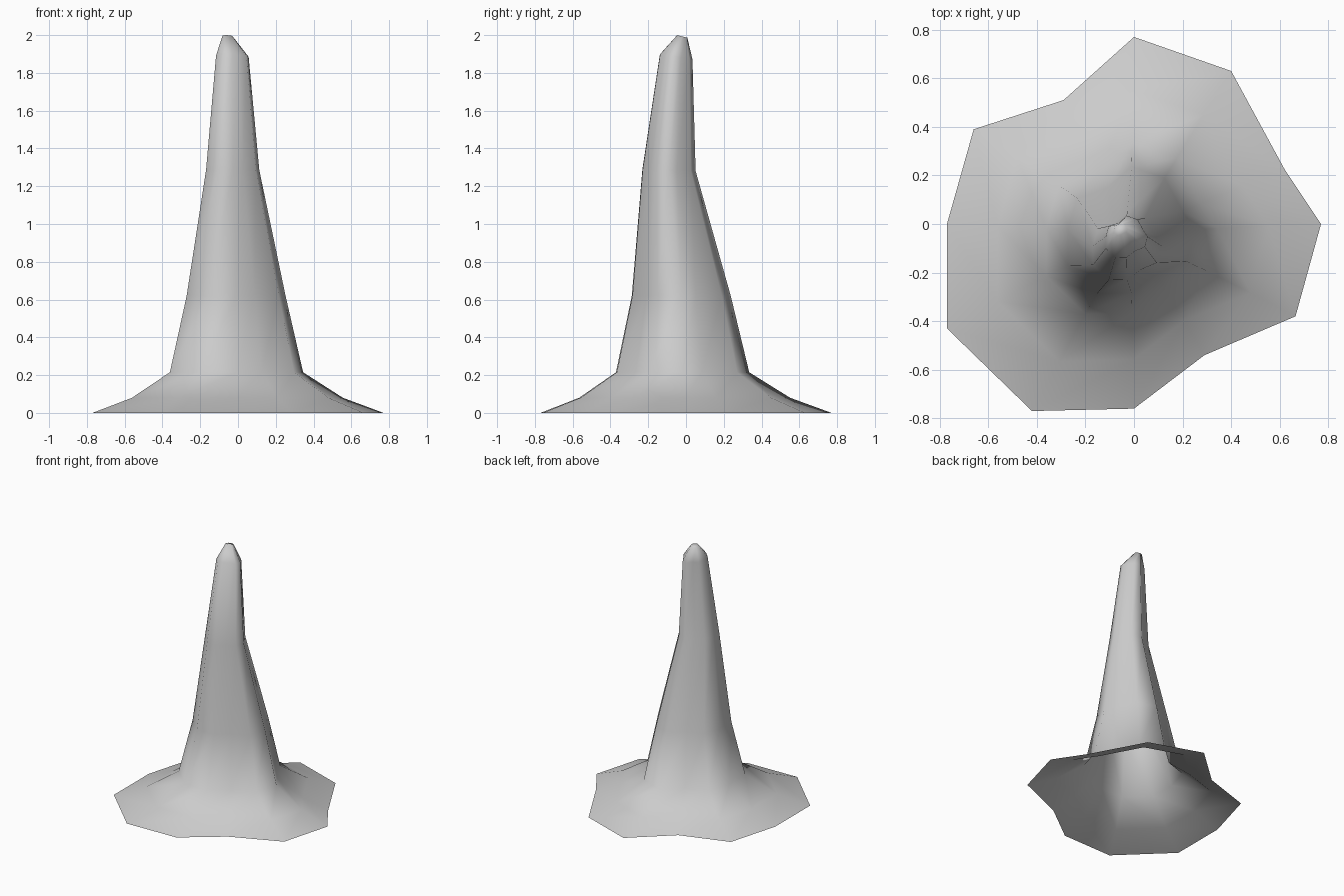
import bpy, bmesh

if "Cube" in bpy.data.objects:
    bpy.data.objects.remove(bpy.data.objects["Cube"])

# irregular twelve-sided foot outline (x, y)
outline = [(.77, 0), (.62, .225), (.40, .63), (0, .77), (-.29, .51), (-.66, .39),
           (-.77, 0), (-.77, -.43), (-.42, -.77), (0, -.76), (.29, -.54), (.665, -.38)]

# rings up the spire: height, scale of outline, centre x, centre y, tilt
rings = [(0, 1, 0, 0, 0),
         (.08, .725, -.003, -.007, 0),
         (.215, .458, -.008, -.018, 0),
         (.62, .34, -.01, -.025, 0),
         (1.285, .183, -.028, -.09, .03),
         (1.885, .112, -.03, -.052, .15),
         (1.993, .035, -.055, -.02, .25)]

# stalagmite shell: open underneath, capped at the tip
bm = bmesh.new()
loops = []
for z, s, cx, cy, tilt in rings:
    loops.append([bm.verts.new((cx + s * x, cy + s * y, z - tilt * s * y))
                  for x, y in outline])
n = len(outline)
for low, high in zip(loops, loops[1:]):
    for i in range(n):
        j = (i + 1) % n
        bm.faces.new((low[i], low[j], high[j], high[i]))
bm.faces.new(loops[-1])
for f in bm.faces:
    f.smooth = True

mesh = bpy.data.meshes.new("stalagmite")
bm.to_mesh(mesh)
bm.free()
obj = bpy.data.objects.new("stalagmite", mesh)
bpy.context.collection.objects.link(obj)
